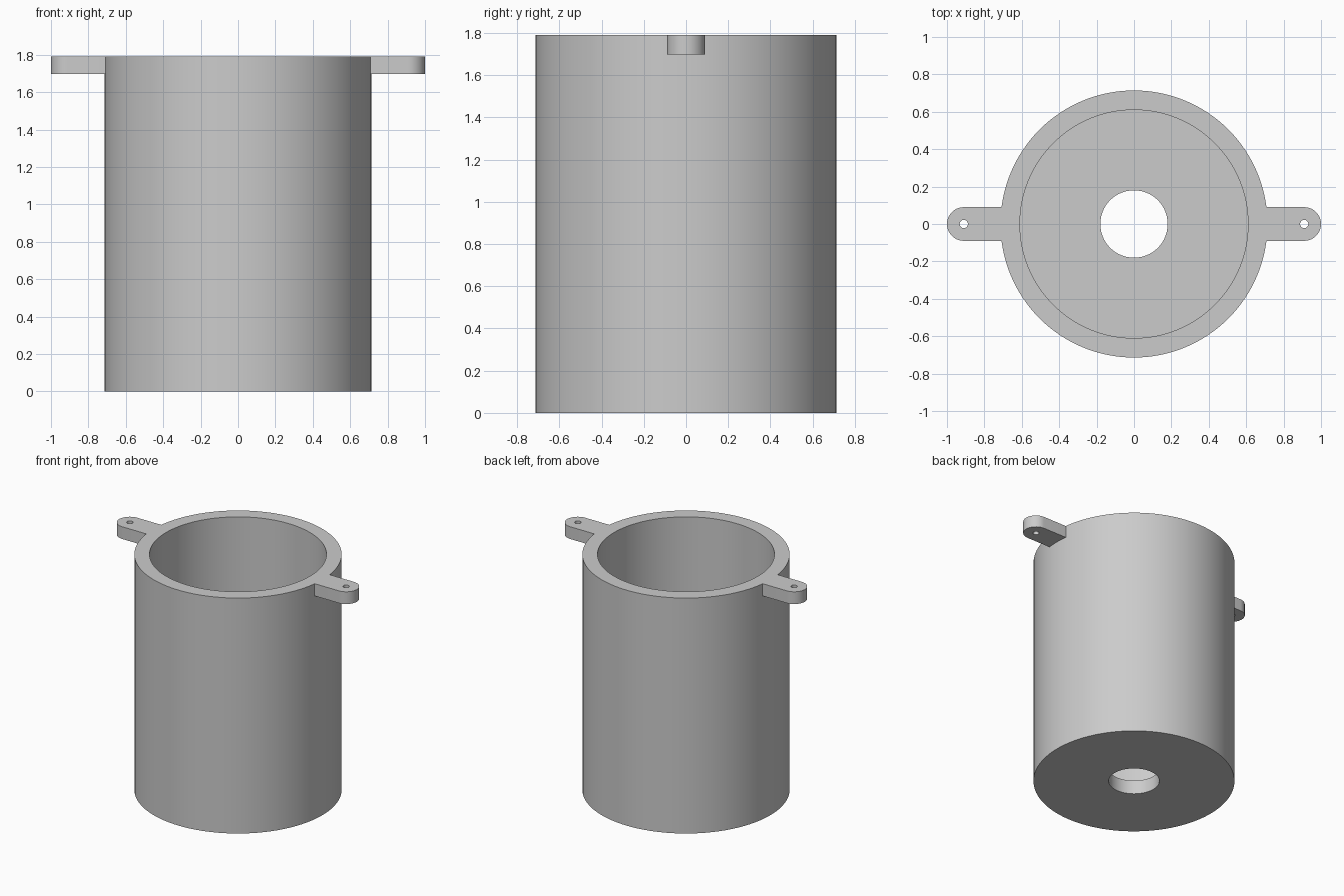
import bpy, bmesh
from math import pi, sin, cos, asin
from mathutils import Matrix

if "Cube" in bpy.data.objects:
    bpy.data.objects.remove(bpy.data.objects["Cube"], do_unlink=True)

HEIGHT, OUTER, INNER, DRAIN, FLOOR = 1.79, 0.714, 0.61, 0.18, 0.107
TAB_HALF, TAB_THICK, TAB_CENTRE, SCREW = 0.09, 0.093, 0.91, 0.022

grey = bpy.data.materials.new("plain grey")
grey.use_nodes = True
grey.diffuse_color = (0.6, 0.6, 0.6, 1)
grey.node_tree.nodes["Principled BSDF"].inputs["Base Color"].default_value = (0.6, 0.6, 0.6, 1)


def finish(name, bm):
    bmesh.ops.recalc_face_normals(bm, faces=bm.faces[:])
    mesh = bpy.data.meshes.new(name)
    bm.to_mesh(mesh)
    bm.free()
    mesh.materials.append(grey)
    obj = bpy.data.objects.new(name, mesh)
    bpy.context.collection.objects.link(obj)
    bpy.ops.object.select_all(action='DESELECT')
    obj.select_set(True)
    bpy.context.view_layer.objects.active = obj
    bpy.ops.object.shade_smooth_by_angle(angle=pi / 6)
    return obj


def loop(bm, points):
    verts = [bm.verts.new(p) for p in points]
    return [bm.edges.new((a, b)) for a, b in zip(verts, verts[1:] + verts[:1])]


def arc(cx, radius, start, end, steps, z):
    return [(cx + radius * cos(a), radius * sin(a), z)
            for a in (start + (end - start) * i / steps for i in range(steps + 1))]


# Cup: turned wall and floor with a central hole
bm = bmesh.new()
profile = [(DRAIN, 0), (OUTER, 0), (OUTER, HEIGHT),
           (INNER, HEIGHT), (INNER, FLOOR), (DRAIN, FLOOR)]
edges = loop(bm, [(r, 0, z) for r, z in profile])
bmesh.ops.spin(bm, geom=edges, axis=(0, 0, 1), cent=(0, 0, 0),
               angle=2 * pi, steps=128, use_merge=True)
bmesh.ops.remove_doubles(bm, verts=bm.verts[:], dist=0.0001)
finish("cup_body", bm)

# Mounting tabs: rounded ears with a screw hole, one on each side
for name, turn in (("left_tab", 0), ("right_tab", pi)):
    bm = bmesh.new()
    z = HEIGHT - TAB_THICK
    root = asin(TAB_HALF / OUTER)
    outline = arc(TAB_CENTRE, TAB_HALF, -pi / 2, pi / 2, 24, z)
    outline += arc(0, OUTER - 0.001, root, -root, 8, z)
    hole = arc(TAB_CENTRE, SCREW, 0, 2 * pi, 24, z)[:-1]
    edges = loop(bm, outline) + loop(bm, hole)
    bmesh.ops.triangle_fill(bm, use_beauty=True, edges=edges)
    top = bmesh.ops.extrude_face_region(bm, geom=bm.faces[:], use_keep_orig=True)
    moved = [g for g in top["geom"] if isinstance(g, bmesh.types.BMVert)]
    bmesh.ops.translate(bm, verts=moved, vec=(0, 0, TAB_THICK))
    bm.transform(Matrix.Rotation(turn, 4, 'Z'))
    finish(name, bm)
